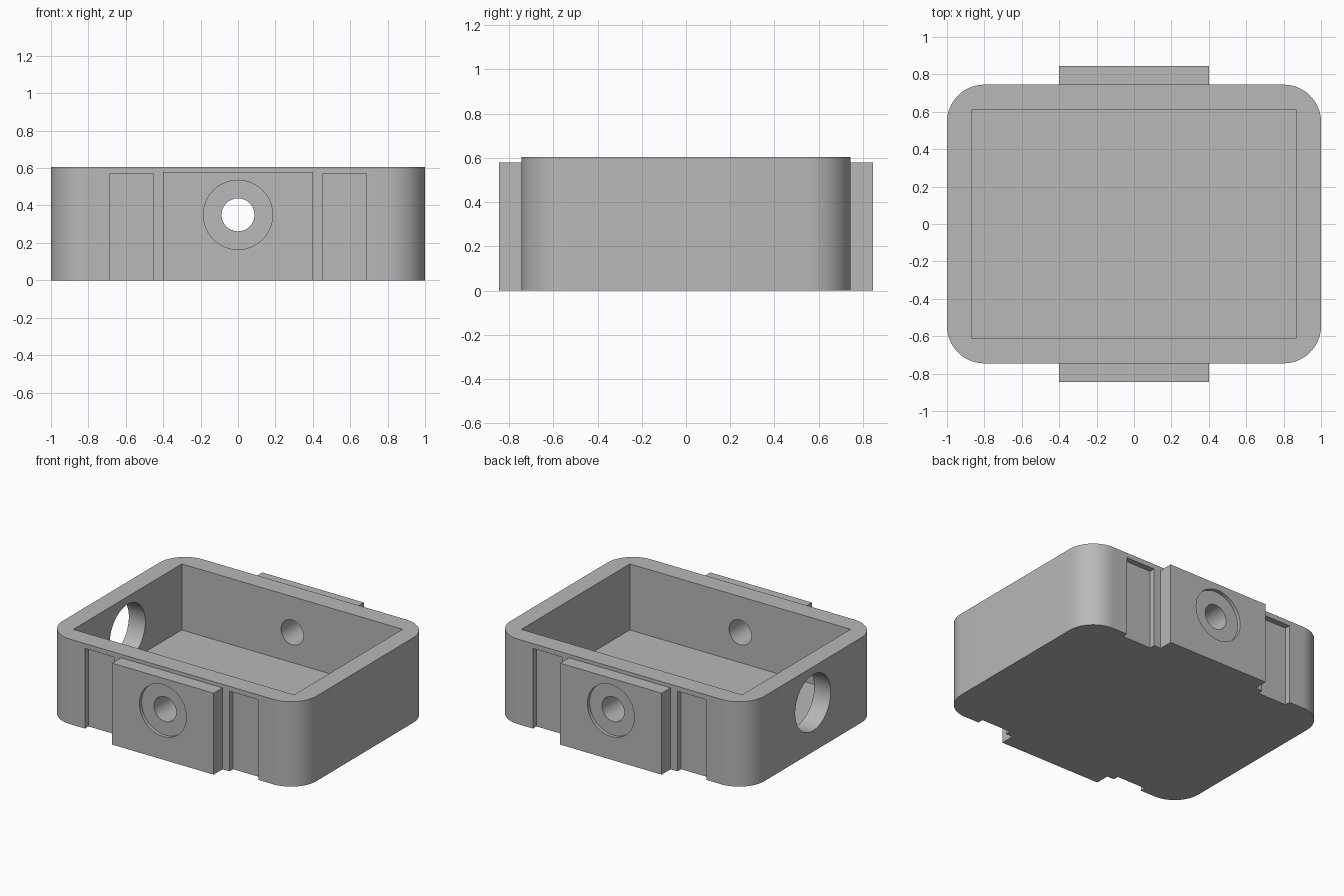
import bpy
import bmesh
from math import pi, cos, sin, radians
from mathutils import Matrix, Vector

if "Cube" in bpy.data.objects:
    bpy.data.objects.remove(bpy.data.objects["Cube"], do_unlink=True)

HALF_X, HALF_Y, HEIGHT = 1.0, 0.745, 0.605
CORNER = 0.2
WALL, FLOOR = 0.13, 0.135
PAD_Y = 0.845
HOLE_Z = 0.35

grey = bpy.data.materials.new("plain grey")
grey.use_nodes = True
grey.diffuse_color = (0.48, 0.48, 0.48, 1)
grey.node_tree.nodes["Principled BSDF"].inputs["Base Color"].default_value = grey.diffuse_color


def finish(name, bm):
    mesh = bpy.data.meshes.new(name)
    bmesh.ops.recalc_face_normals(bm, faces=bm.faces)
    bm.to_mesh(mesh)
    bm.free()
    mesh.materials.append(grey)
    obj = bpy.data.objects.new(name, mesh)
    bpy.context.collection.objects.link(obj)
    return obj


def box(name, low, high):
    low, high = Vector(low), Vector(high)
    bm = bmesh.new()
    bmesh.ops.create_cube(bm, size=1)
    bmesh.ops.scale(bm, vec=high - low, verts=bm.verts)
    bmesh.ops.translate(bm, vec=(low + high) / 2, verts=bm.verts)
    return finish(name, bm)


def cylinder(name, radius, length, centre, axis):
    turn = Matrix.Rotation(pi / 2, 4, "X" if axis == "Y" else "Y")
    bm = bmesh.new()
    bmesh.ops.create_cone(bm, cap_ends=True, segments=64, radius1=radius, radius2=radius,
                          depth=length, matrix=Matrix.Translation(centre) @ turn)
    return finish(name, bm)


def rounded_block(name):
    bm = bmesh.new()
    outline = []
    steps = 16
    for quarter, (sx, sy) in enumerate([(1, 1), (-1, 1), (-1, -1), (1, -1)]):
        for i in range(steps + 1):
            a = (quarter + i / steps) * pi / 2
            outline.append(bm.verts.new((sx * (HALF_X - CORNER) + CORNER * cos(a),
                                         sy * (HALF_Y - CORNER) + CORNER * sin(a), 0)))
    base = bm.faces.new(outline)
    top = bmesh.ops.extrude_face_region(bm, geom=[base])["geom"]
    bmesh.ops.translate(bm, vec=(0, 0, HEIGHT),
                        verts=[v for v in top if isinstance(v, bmesh.types.BMVert)])
    return finish(name, bm)


def combine(target, tool, operation):
    tool.hide_render = True
    mod = target.modifiers.new(tool.name, "BOOLEAN")
    mod.operation = operation
    mod.solver = "EXACT"
    mod.object = tool
    bpy.context.view_layer.objects.active = target
    bpy.ops.object.modifier_apply(modifier=mod.name)
    bpy.data.objects.remove(tool, do_unlink=True)


# Open tray with rounded outer corners and a square cavity
tray = rounded_block("enclosure_tray")
combine(tray, box("cavity", (WALL - HALF_X, WALL + 0.005 - HALF_Y, FLOOR),
                  (HALF_X - WALL, HALF_Y - WALL - 0.005, 1)), "DIFFERENCE")

for side in (-1, 1):
    # Raised mounting pad on the front and back
    y1, y2 = sorted((side * (HALF_Y - 0.06), side * PAD_Y))
    combine(tray, box("mounting_pad", (-0.4, y1, 0), (0.4, y2, 0.58)), "UNION")

    # Shallow slots either side of the pad, open at the bottom
    y1, y2 = sorted((side * (HALF_Y - 0.04), side * 0.9))
    for x in (-0.57, 0.57):
        combine(tray, box("slot", (x - 0.115, y1, -0.1), (x + 0.115, y2, 0.57)), "DIFFERENCE")

    # Counterbore and through hole
    combine(tray, cylinder("counterbore", 0.185, 0.05, (0, side * PAD_Y, HOLE_Z), "Y"), "DIFFERENCE")
    combine(tray, cylinder("bolt_hole", 0.088, 0.5, (0, side * 0.75, HOLE_Z), "Y"), "DIFFERENCE")

# Large cable opening in one end wall
combine(tray, cylinder("cable_opening", 0.2, 0.4, (-HALF_X, 0, HOLE_Z), "X"), "DIFFERENCE")

# Smooth the rounded surfaces, keep the edges sharp
bpy.ops.object.select_all(action="DESELECT")
tray.select_set(True)
bpy.context.view_layer.objects.active = tray
bpy.ops.object.shade_smooth_by_angle(angle=radians(30))
